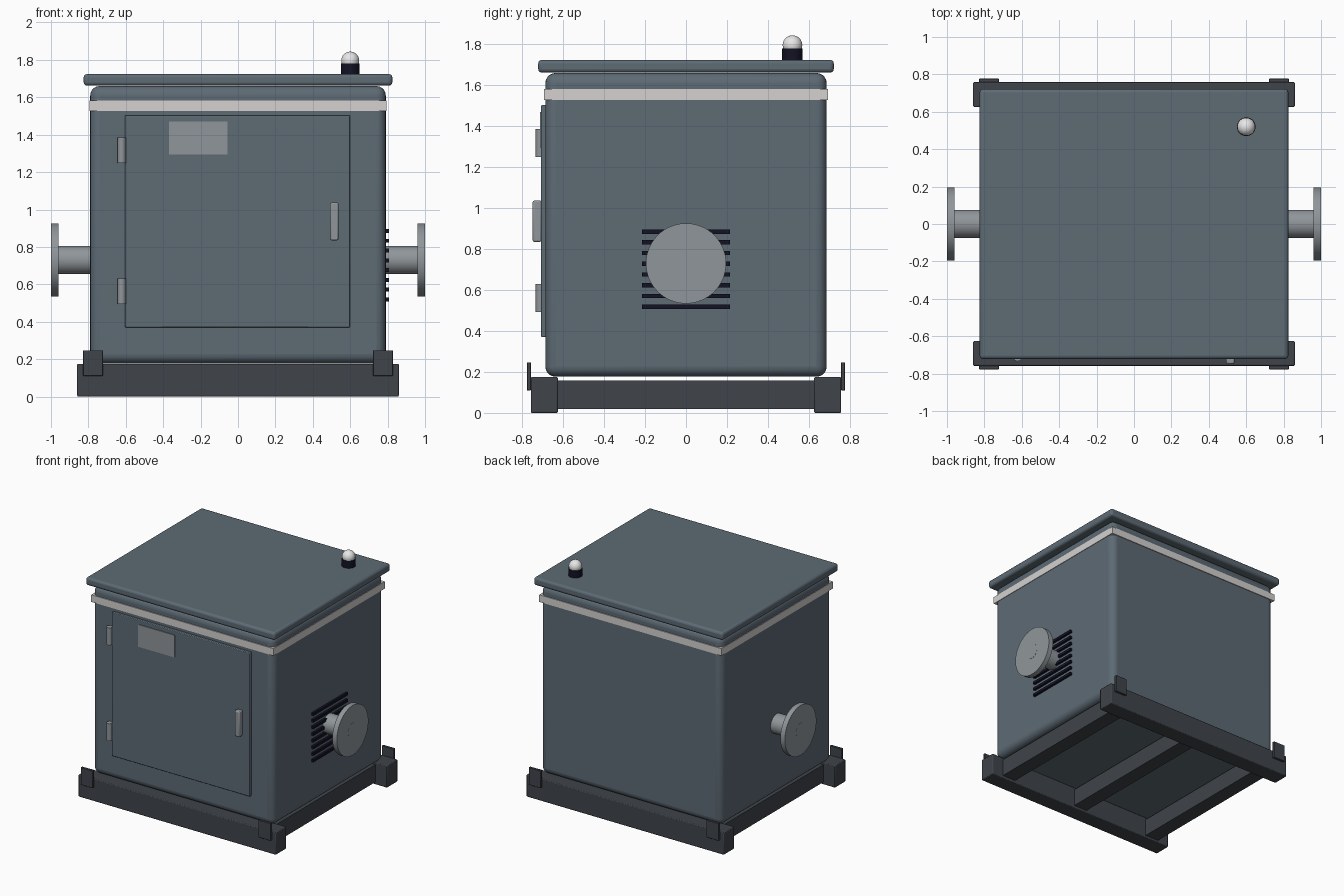
import bpy
from math import radians, pi

cube = bpy.data.objects.get("Cube")
if cube:
    bpy.data.objects.remove(cube, do_unlink=True)


def material(name, rgb):
    m = bpy.data.materials.new(name)
    m.use_nodes = True
    m.diffuse_color = (*rgb, 1)
    m.node_tree.nodes["Principled BSDF"].inputs["Base Color"].default_value = (*rgb, 1)
    return m


BLUE = material("blue grey paint", (0.11, 0.145, 0.175))
FRAME = material("dark frame steel", (0.05, 0.057, 0.067))
STEEL = material("light steel", (0.28, 0.305, 0.325))
WHITE = material("pale band", (0.66, 0.64, 0.63))
LAMP = material("lamp glass", (0.8, 0.8, 0.8))
BLACK = material("blue black", (0.006, 0.006, 0.018))


def finish(name, mat, bevel=0, segments=2):
    ob = bpy.context.object
    ob.name = name
    ob.data.materials.append(mat)
    if bevel:
        mod = ob.modifiers.new("rounded edges", "BEVEL")
        mod.width = bevel
        mod.segments = segments
    bpy.ops.object.shade_smooth_by_angle(angle=radians(35))
    return ob


def box(name, mat, x, y, z, bevel=0, segments=2):
    """Box from (low, high) ranges on each axis."""
    ranges = (x, y, z)
    bpy.ops.mesh.primitive_cube_add(size=1, location=[(a + b) / 2 for a, b in ranges])
    bpy.context.object.scale = [b - a for a, b in ranges]
    bpy.ops.object.transform_apply(location=False, rotation=False, scale=True)
    return finish(name, mat, bevel, segments)


def cylinder(name, mat, radius, depth, location, along_x=False, sides=48):
    bpy.ops.mesh.primitive_cylinder_add(
        vertices=sides, radius=radius, depth=depth, location=location,
        rotation=(0, pi / 2 if along_x else 0, 0))
    return finish(name, mat)


def span(center, width):
    return (center - width / 2, center + width / 2)


# Skid frame: two long rails, three cross members, four lifting lugs
for side, label in ((-1, "front"), (1, "back")):
    box(label + "_rail", FRAME, (-0.86, 0.86), span(side * 0.692, 0.132), (0, 0.175), 0.006)
    for s, hand in ((-1, "right"), (1, "left")):
        box(f"{label}_{hand}_lug", FRAME, span(s * 0.775, 0.105),
            span(side * 0.767, 0.02), (0.11, 0.247), 0.002, 1)
for x, label in ((-0.7, "right"), (0, "middle"), (0.7, "left")):
    box(label + "_cross_member", FRAME, span(x, 0.12), (-0.63, 0.63), (0.02, 0.157))

# Cabinet, lid and band
box("cabinet", BLUE, (-0.79, 0.79), (-0.687, 0.687), (0.177, 1.66), 0.05, 5)
box("lid", BLUE, (-0.825, 0.825), (-0.722, 0.722), (1.662, 1.724), 0.018, 3)
box("band", WHITE, (-0.794, 0.794), (-0.693, 0.693), (1.527, 1.583))

# Door with label plate, handle and hinges
box("door", BLUE, (-0.605, 0.6), (-0.708, -0.68), (0.37, 1.503), 0.005)
box("label_plate", STEEL, (-0.37, -0.055), (-0.714, -0.706), (1.295, 1.47))
box("handle", STEEL, (0.493, 0.537), (-0.749, -0.706), (0.835, 1.037), 0.008)
for z, label in ((0.562, "lower"), (1.317, "upper")):
    cylinder(label + "_hinge", STEEL, 0.022, 0.137, (-0.622, -0.712, z), sides=16)

# Flanged pipe stubs on both sides
for s, hand in ((-1, "right"), (1, "left")):
    cylinder(hand + "_pipe", STEEL, 0.076, 0.2, (s * 0.87, 0, 0.73), True)
    cylinder(hand + "_flange", STEEL, 0.196, 0.04, (s * 0.979, 0, 0.73), True, 64)
    cylinder(hand + "_bore_cap", STEEL, 0.058, 0.004, (s * 0.998, 0, 0.73), True)

# Vent slats on the left side
for i in range(8):
    box(f"vent_slat_{i + 1}", BLACK, (0.78, 0.808), (-0.215, 0.215),
        span(0.519 + i * 0.0523, 0.021))

# Warning lamp on the lid
cylinder("lamp_base", BLACK, 0.05, 0.06, (0.6, 0.52, 1.75), sides=32)
bpy.ops.mesh.primitive_uv_sphere_add(segments=32, ring_count=16, radius=0.048,
                                     location=(0.6, 0.52, 1.796))
finish("lamp_dome", LAMP)
